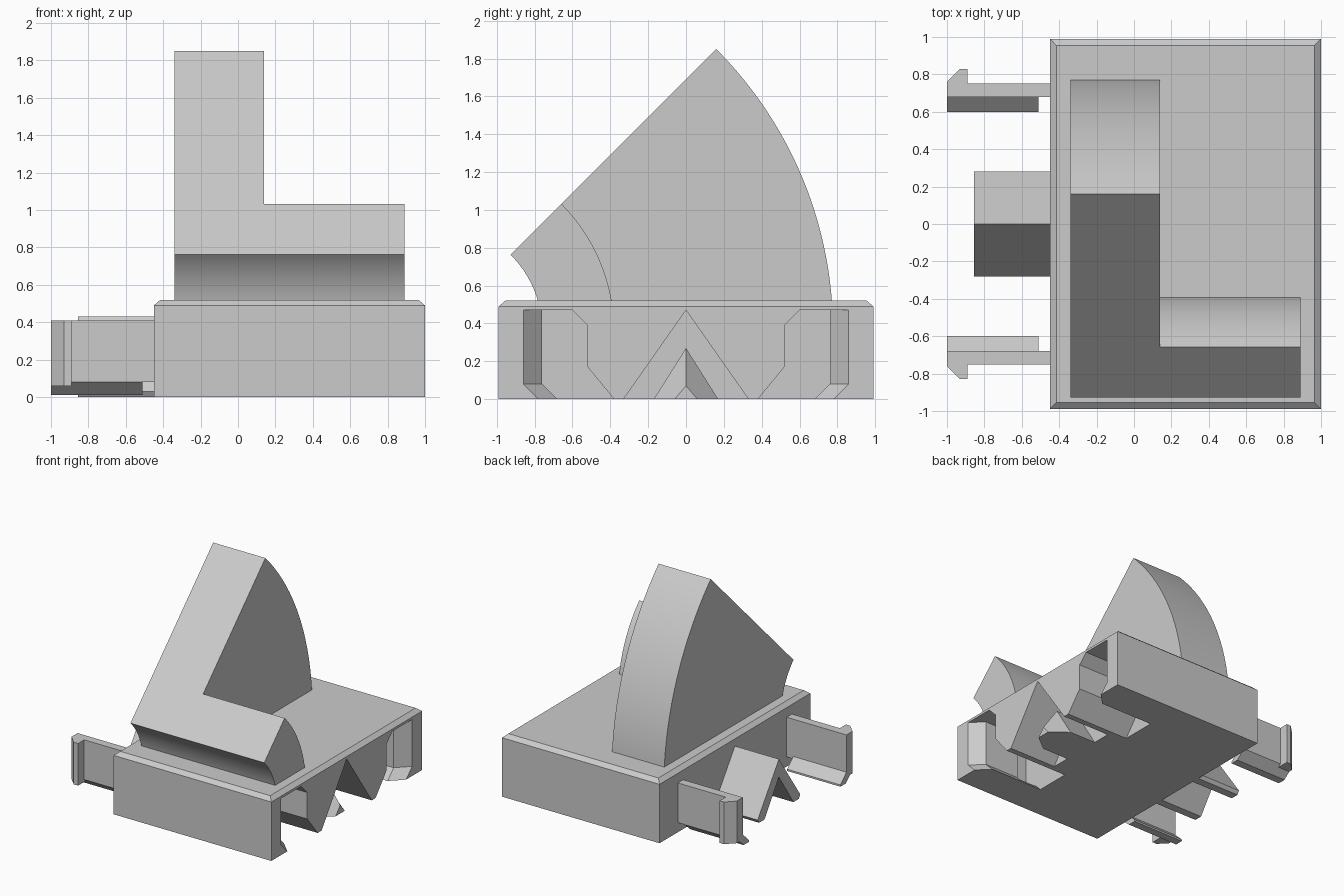
import bpy, bmesh, math

if "Cube" in bpy.data.objects:
    bpy.data.objects.remove(bpy.data.objects["Cube"])

grey = bpy.data.materials.new("plain grey")
grey.use_nodes = True
COLOR = (0.6, 0.6, 0.6, 1)
grey.diffuse_color = COLOR
grey.node_tree.nodes["Principled BSDF"].inputs["Base Color"].default_value = COLOR


def loft(name, rings):
    """Closed solid through rings of matching 3D points."""
    bm = bmesh.new()
    loops = [[bm.verts.new(p) for p in ring] for ring in rings]
    for a, b in zip(loops, loops[1:]):
        for i in range(len(a)):
            j = (i + 1) % len(a)
            bm.faces.new((a[i], a[j], b[j], b[i]))
    bm.faces.new(loops[0])
    bm.faces.new(loops[-1])
    bmesh.ops.recalc_face_normals(bm, faces=bm.faces)
    mesh = bpy.data.meshes.new(name)
    bm.to_mesh(mesh)
    bm.free()
    mesh.materials.append(grey)
    obj = bpy.data.objects.new(name, mesh)
    bpy.context.collection.objects.link(obj)
    return obj


def prism_x(name, profile, x0, x1):
    return loft(name, [[(x, y, z) for y, z in profile] for x in (x0, x1)])


def prism_z(name, outline, z0, z1):
    return loft(name, [[(x, y, z) for x, y in outline] for z in (z0, z1)])


def combine(target, other, operation):
    """Apply a boolean and discard the helper."""
    mod = target.modifiers.new("bool", "BOOLEAN")
    mod.operation, mod.object, mod.solver = operation, other, "EXACT"
    bpy.ops.object.select_all(action="DESELECT")
    bpy.context.view_layer.objects.active = target
    target.select_set(True)
    bpy.ops.object.modifier_apply(modifier=mod.name)
    bpy.data.objects.remove(other)


def rect(x0, x1, y0, y1):
    return [(x0, y0), (x1, y0), (x1, y1), (x0, y1)]


# Base block with chamfered top edge
def base_ring(inset, z):
    return [(x, y, z) for x, y in rect(-0.45 + inset, 1 - inset, -0.99 + inset, 0.99 - inset)]


base = loft("base", [base_ring(0, 0), base_ring(0, 0.49), base_ring(0.035, 0.52)])

# Side sockets: bent slot, flared mouth and a latch recess
for s in (1, -1):
    def slot(grow):
        pts = [(0.76 + grow, 0.47), (0.6, 0.47), (0.52, 0.39), (0.52, 0.17), (0.38, 0),
               (0.38, -0.1), (0.68 + grow, -0.1), (0.68 + grow, 0), (0.76 + grow, 0.08)]
        return [(s * y, z) for y, z in pts]

    rings = [(0.4, 0), (0.9, 0), (1, 0.1), (1.1, 0.1)]
    cutter = loft("slot_cutter", [[(x, y, z) for y, z in slot(g)] for x, g in rings])
    combine(base, cutter, "DIFFERENCE")
    recess = prism_z("recess_cutter", rect(0.4, 0.57, s * 0.7, s * 0.86), 0.05, 0.47)
    combine(base, recess, "DIFFERENCE")

# Central roof-shaped socket
combine(base, prism_x("roof_cutter", [(-0.33, -0.1), (0.33, -0.1), (0.33, 0), (0, 0.47), (-0.33, 0)],
                      0.55, 1.1), "DIFFERENCE")


# Guide ridge inside the central socket, tapering at its tip
def ridge_ring(x, half, top):
    return [(x, -half, 0), (x, half, 0), (x, 0, top)]


loft("guide_ridge", [ridge_ring(0.54, 0.17, 0.27), ridge_ring(0.8, 0.17, 0.27),
                     ridge_ring(0.94, 0.06, 0.07)])

# Central roof-shaped tab
prism_x("roof_tab", [(-0.28, 0.03), (-0.26, 0), (-0.19, 0), (0, 0.28), (0.19, 0),
                     (0.26, 0), (0.28, 0.03), (0, 0.43)], -0.855, -0.44)

# Side clips: upright arm, slanted foot and outward barb
for s, side in ((1, "back"), (-1, "front")):
    def flip(pts):
        return [(y * s, z) for y, z in pts]

    clip = prism_x(side + "_clip", flip([(0.75, 0.41), (0.68, 0.41), (0.68, 0.08), (0.75, 0.08)]),
                   -1, -0.44)
    foot = loft("foot", [[(x, y, z) for y, z in flip(
        [(0.75, 0.2), (0.68, 0.2), (0.68, 0.1), (0.6, 0.025), (0.6, 0.01), (0.67, 0.01), (0.75, 0.08)])]
        for x in (-1, -0.51)])
    combine(clip, foot, "UNION")
    barb = prism_z("barb", [(x, s * y) for x, y in
                            [(-1, 0.7), (-1, 0.76), (-0.93, 0.83), (-0.89, 0.83), (-0.89, 0.7)]],
                   0.06, 0.41)
    combine(clip, barb, "UNION")

# Curved wedge standing on the base
CY, CZ, FLOOR = -1.33, 0.36, 0.5


def sector(name, inner, outer, x0, x1):
    def arc(r, n=32):
        low = math.asin((FLOOR - CZ) / r)
        angles = [low + (math.pi / 4 - low) * i / n for i in range(n + 1)]
        return [(CY + r * math.cos(a), CZ + r * math.sin(a)) for a in angles]
    return prism_x(name, arc(outer) + arc(inner)[::-1], x0, x1)


wedge = sector("curved_wedge", 0.57, 2.107, -0.34, 0.14)
combine(wedge, sector("toe", 0.57, 0.95, -0.2, 0.89), "UNION")
bpy.ops.object.select_all(action="DESELECT")
wedge.select_set(True)
bpy.context.view_layer.objects.active = wedge
bpy.ops.object.shade_smooth_by_angle(angle=math.radians(25))
